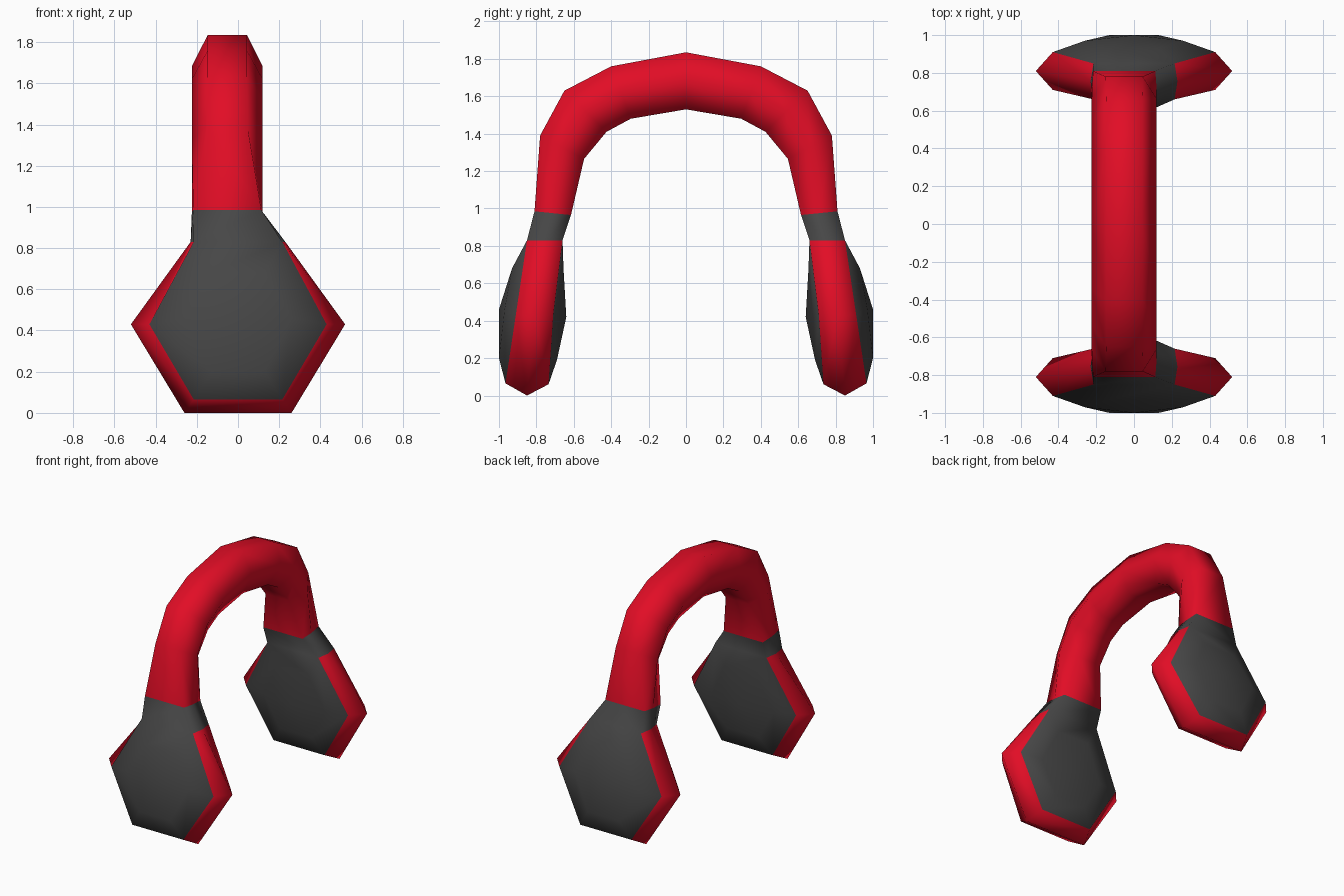
import bpy
import bmesh

if "Cube" in bpy.data.objects:
    bpy.data.objects.remove(bpy.data.objects["Cube"])


def material(name, rgb):
    m = bpy.data.materials.new(name)
    m.diffuse_color = (*rgb, 1)
    m.use_nodes = True
    m.node_tree.nodes["Principled BSDF"].inputs["Base Color"].default_value = m.diffuse_color
    return m


RED = material("red", (0.76, 0.004, 0.019))
GREY = material("dark_grey", (0.062, 0.062, 0.062))


def finish(name, bm, mats):
    """Smooth the half mesh and mirror it from back to front."""
    bmesh.ops.recalc_face_normals(bm, faces=bm.faces)
    mesh = bpy.data.meshes.new(name)
    bm.to_mesh(mesh)
    bm.free()
    for m in mats:
        mesh.materials.append(m)
    for p in mesh.polygons:
        p.use_smooth = True
    ob = bpy.data.objects.new(name, mesh)
    bpy.context.collection.objects.link(ob)
    mod = ob.modifiers.new("mirror", 'MIRROR')
    mod.use_axis = (False, True, False)
    mod.use_clip = True
    mod.merge_threshold = 0.002
    return ob


def bridge(bm, a, b, mat=0, skip=()):
    n = len(a)
    for i in range(n):
        if i not in skip:
            j = (i + 1) % n
            bm.faces.new((a[i], a[j], b[j], b[i])).material_index = mat


BAND_X = -0.052   # the band sits slightly left of the cups


def section(bm, outer, inner, half, mid_half):
    """Six-sided band section from its outer and inner (y, z) points."""
    mid = [(o + i) / 2 for o, i in zip(outer, inner)]
    pts = [(-half, outer), (half, outer), (mid_half, mid),
           (half, inner), (-half, inner), (-mid_half, mid)]
    return [bm.verts.new((BAND_X + x, *yz)) for x, yz in pts]


# Headband: sections from the crown down to the cup
END = ((0.81, 0.985), (0.615, 0.965), 0.165, 0.172)
stations = [((0, 1.835), (0, 1.53), 0.095, 0.172),
            ((0.40, 1.76), (0.295, 1.48), 0.095, 0.172),
            ((0.65, 1.63), (0.425, 1.41), 0.095, 0.172),
            ((0.78, 1.39), (0.545, 1.265), 0.098, 0.172), END]
bm = bmesh.new()
rings = [section(bm, *s) for s in stations]
for a, b in zip(rings, rings[1:]):
    bridge(bm, a, b)
finish("headband", bm, [RED])


# Ear cups: hexagonal rings stacked from the outer cap to the inner pad
def hexagon(bm, top, side, bottom):
    """Each argument is (half width, y, z); the first edge is the top one."""
    def p(v, s):
        return bm.verts.new((s * v[0], v[1], v[2]))
    return [p(top, -1), p(top, 1), p(side, 1), p(bottom, 1), p(bottom, -1), p(side, -1)]


bm = bmesh.new()
cap = hexagon(bm, (0.13, 0.93, 0.68), (0.26, 0.97, 0.46), (0.13, 1.0, 0.20))
outer = hexagon(bm, (0.215, 0.85, 0.83), (0.43, 0.91, 0.43), (0.215, 0.965, 0.065))
ridge = hexagon(bm, (0.23, 0.755, 0.83), (0.52, 0.81, 0.43), (0.26, 0.85, 0.0))
inner = hexagon(bm, (0.215, 0.66, 0.83), (0.43, 0.71, 0.43), (0.215, 0.735, 0.06))
pad = hexagon(bm, (0.13, 0.655, 0.68), (0.26, 0.68, 0.42), (0.13, 0.69, 0.19))
bridge(bm, cap, outer)
bridge(bm, outer, ridge, 1, skip=(0,))
bridge(bm, ridge, inner, 1, skip=(0,))
bridge(bm, inner, pad)
for ring, y, z in ((cap, 1.0, 0.46), (pad, 0.64, 0.42)):
    c = bm.verts.new((0, y, z))
    for i in range(6):
        bm.faces.new((ring[i], ring[(i + 1) % 6], c))

# Neck: joins the open top of each cup to the band end
mouth = [outer[0], outer[1], ridge[1], inner[1], inner[0], ridge[0]]
bridge(bm, mouth, section(bm, *END))
finish("ear_cups", bm, [GREY, RED])
